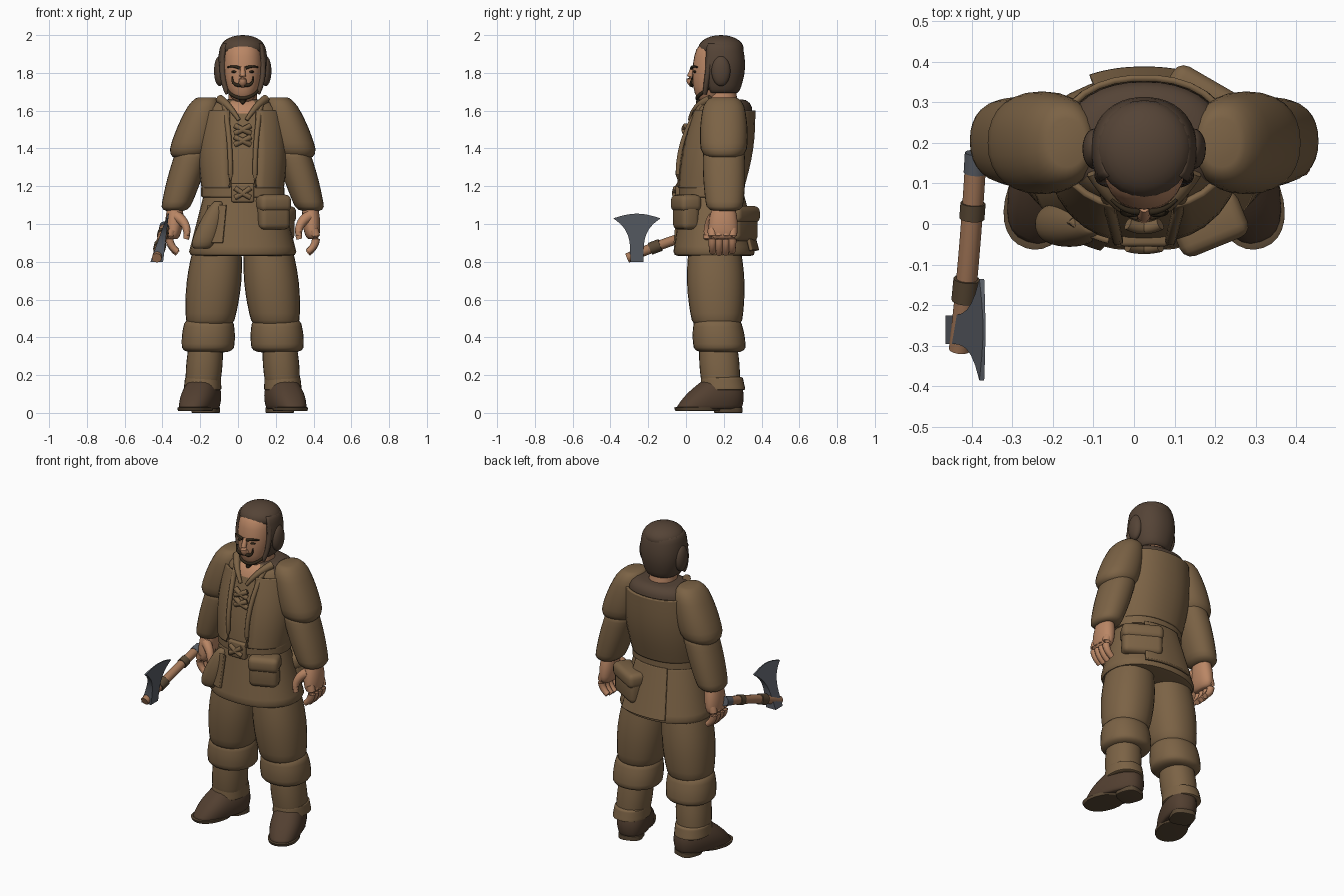
import bpy
import bmesh
from math import sin, cos, pi, sqrt, radians, copysign
from mathutils import Vector

cube = bpy.data.objects.get("Cube")
if cube:
    bpy.data.objects.remove(cube)

MID = 0.025  # body centre line


def material(name, *rgb):
    mat = bpy.data.materials.new(name)
    mat.use_nodes = True
    mat.diffuse_color = (*rgb, 1)
    mat.node_tree.nodes["Principled BSDF"].inputs["Base Color"].default_value = (*rgb, 1)
    return mat


CLOTH = material("olive brown cloth", .2, .124, .06)
HAIR = material("dark brown hair", .09, .057, .037)
LEATHER = material("boot leather", .085, .05, .03)
SKIN = material("tan skin", .49, .24, .13)
INK = material("black brown face hair", .03, .02, .01)
METAL = material("blue grey metal", .1, .11, .13)
WOOD = material("axe wood", .38, .19, .1)
WRAP = material("grip binding", .1, .065, .035)


def finish(name, bm, *mats, angle=45):
    bmesh.ops.recalc_face_normals(bm, faces=bm.faces)
    mesh = bpy.data.meshes.new(name)
    bm.to_mesh(mesh)
    bm.free()
    part = bpy.data.objects.new(name, mesh)
    bpy.context.collection.objects.link(part)
    for mat in mats:
        mesh.materials.append(mat)
    bpy.ops.object.select_all(action='DESELECT')
    part.select_set(True)
    bpy.context.view_layer.objects.active = part
    bpy.ops.object.shade_smooth_by_angle(angle=radians(angle))
    return part


def bridge(bm, rings, closed=True):
    for low, high in zip(rings, rings[1:]):
        count = len(low)
        for i in range(count if closed else count - 1):
            j = (i + 1) % count
            bm.faces.new((low[i], low[j], high[j], high[i]))
    if closed:
        bm.faces.new(rings[0])
        bm.faces.new(rings[-1])


def place(point, side=1):
    offset, y, z = point
    return Vector((MID + side * offset, y, z))


def mix(pair, t):
    return pair[0] * (1 - t) + pair[1] * t


def puff(name, top, bottom, wide, deep, *mats, side=1, bulge=0, edge=.1, tuck=.6, power=2.2,
         arc=None, rule=None, steps=12, count=28):
    """Stack of rounded rings between two centres; bulge swells the middle, edge and tuck round the ends."""
    bm = bmesh.new()
    rings = []
    for i in range(steps + 1):
        t = (1 - cos(pi * i / steps)) / 2
        near = min(t, 1 - t)
        scale = 1
        if near < edge:
            scale = tuck + (1 - tuck) * sqrt(1 - (1 - near / edge) ** 2)
        swell = bulge * sin(pi * t)
        rx, ry = (scale * (mix(pair, t) + swell) for pair in (wide, deep))
        centre = place(top, side).lerp(place(bottom, side), t)
        ring = []
        for k in range(count):
            a = radians(mix(arc, k / (count - 1))) if arc else 2 * pi * k / count
            u, v = (copysign(abs(c) ** (2 / power), c) for c in (sin(a), -cos(a)))
            ring.append(bm.verts.new(centre + Vector((rx * u, ry * v, 0))))
        rings.append(ring)
    bridge(bm, rings, not arc)
    if rule:
        for face in bm.faces:
            face.material_index = rule(face.calc_center_median())
    part = finish(name, bm, *mats)
    if arc:
        solid = part.modifiers.new("thickness", 'SOLIDIFY')
        solid.thickness = .016
        solid.offset = 0
    return part


def tube(name, start, bend, end, radii, mat, side=1, span=(0, 1), steps=8, count=10):
    """Tapered tube along part of a three-point curve."""
    a, b, c = (place(p, side) for p in (start, bend, end))
    bm = bmesh.new()
    rings = []
    for i in range(steps + 1):
        t = mix(span, i / steps)
        ab, bc = a.lerp(b, t), b.lerp(c, t)
        turn = (bc - ab).to_track_quat('Z', 'Y')
        r = mix(radii, t)
        angles = [2 * pi * k / count for k in range(count)]
        rings.append([bm.verts.new(ab.lerp(bc, t) + turn @ Vector((r * cos(g), r * sin(g), 0))) for g in angles])
    bridge(bm, rings)
    return finish(name, bm, mat)


def ball(name, point, size, mat, side=1):
    bm = bmesh.new()
    bmesh.ops.create_uvsphere(bm, u_segments=24, v_segments=14, radius=1)
    bmesh.ops.scale(bm, vec=size, verts=bm.verts)
    finish(name, bm, mat).location = place(point, side)


def box(name, point, size, mat, turn=0, bevel=.03):
    bm = bmesh.new()
    bmesh.ops.create_cube(bm, size=1)
    bmesh.ops.scale(bm, vec=size, verts=bm.verts)
    bmesh.ops.bevel(bm, geom=bm.edges[:], offset=bevel, segments=3, profile=.5, affect='EDGES')
    part = finish(name, bm, mat)
    part.location = place(point)
    part.rotation_euler.z = radians(turn)


def neckline(centre):
    """Dark fur yoke behind the neck, bare skin in the collar opening."""
    away = abs(centre.x - MID)
    if centre.z < 1.59 or away > .19:
        return 0
    if centre.y > .11:
        return 1
    return 2 if away < .06 else 0


# Tunic, vest and skirt
puff("tunic_body", (0, .21, 1.66), (0, .12, 1.14), (.19, .19), (.14, .16), CLOTH, HAIR, SKIN,
     bulge=.025, rule=neckline, steps=16, count=36)
puff("vest", (0, .2, 1.6), (0, .13, 1.19), (.21, .21), (.16, .17), CLOTH, bulge=.018, edge=0, arc=(17, 343))
puff("tunic_skirt", (0, .13, 1.18), (0, .15, .83), (.2, .29), (.15, .22), CLOTH, edge=.06, tuck=.85)
puff("skirt_back_panel", (0, .13, 1.15), (0, .15, .86), (.21, .29), (.17, .23), CLOTH, edge=0, arc=(145, 205))
puff("skirt_front_flap", (0, .13, 1.1), (0, .15, .9), (.23, .28), (.18, .22), CLOTH, edge=0, arc=(-50, -20))
puff("belt", (0, .13, 1.2), (0, .13, 1.14), (.22, .22), (.17, .17), CLOTH, tuck=.9)
box("belt_buckle", (0, -.035, 1.165), (.12, .04, .1), CLOTH, bevel=.01)
for side in (-1, 1):
    tube("buckle_knot", (-.04, -.055, 1.14), (0, -.065, 1.16), (.04, -.055, 1.19), (.014, .014), CLOTH, side)
    tube("vest_front_edge", (.065, -.04, 1.2), (.06, -.06, 1.45), (.1, .1, 1.65), (.013, .015), CLOTH, side)
    tube("collar_point", (.12, .13, 1.66), (.07, .04, 1.63), (.02, .02, 1.55), (.024, .01), CLOTH, side)
    for z in (1.44, 1.5):
        tube("chest_toggle", (-.04, 0, z - .02), (0, -.02, z), (.04, 0, z + .02), (.015, .015), CLOTH, side)

# Pouches
for name, x, y, z, wide, turn in (("front_pouch", .16, 0, 1.06, .17, 22), ("back_pouch", .16, .29, 1, .23, 150)):
    box(name, (x, y, z), (wide, .1, .18), CLOTH, turn)
    box(name + "_flap", (x, y, z + .05), (wide + .01, .12, .09), CLOTH, turn)
puff("hip_bag", (-.13, 0, 1.12), (-.215, 0, .87), (.03, .065), (.03, .05), CLOTH, bulge=.015, edge=.2)

# Arms, hands, legs and boots
for side, tag in ((-1, "right_"), (1, "left_")):
    puff(tag + "short_sleeve", (.19, .2, 1.67), (.285, .2, 1.35), (.075, .115), (.1, .12), CLOTH,
         side=side, bulge=.015, edge=.2)
    puff(tag + "long_sleeve", (.26, .2, 1.4), (.36, .205, 1.07), (.09, .075), (.11, .095), CLOTH,
         side=side, bulge=.008)
    puff(tag + "palm", (.355, .2, 1.12), (.37, .195, .92), (.035, .035), (.05, .075), SKIN,
         side=side, bulge=.012, edge=.2)
    for y in (.14, .175, .21, .245):
        tip = .84 + abs(y - .19) / 4
        tube(tag + "finger", (.375, y, .97), (.41, y, .9), (.345, y, tip), (.026, .017), SKIN, side)
    tube(tag + "thumb", (.35, .15, 1.04), (.28, .11, 1), (.3, .11, .92), (.03, .016), SKIN, side)

    puff(tag + "trouser_leg", (.13, .15, .92), (.175, .165, .46), (.12, .125), (.13, .13), CLOTH,
         side=side, bulge=.022, tuck=.8)
    puff(tag + "trouser_cuff", (.178, .165, .5), (.185, .18, .32), (.125, .135), (.12, .135), CLOTH,
         side=side, bulge=.01, edge=.15)
    puff(tag + "shin_wrap", (.195, .17, .36), (.212, .185, .14), (.09, .09), (.1, .1), CLOTH, side=side, bulge=.006)
    puff(tag + "wrap_hem", (.21, .19, .19), (.213, .195, .12), (.095, .1), (.11, .12), CLOTH, side=side, tuck=.85)
    boot = puff(tag + "boot", (-MID, .08, .17), (-MID, .01, .02), (.07, .085), (.1, .18), LEATHER,
                bulge=.015, tuck=.9, power=2.5)
    sole = puff(tag + "sole", (-MID, -.05, .03), (-MID, -.05, .01), (.088, .085), (.13, .12), WRAP, tuck=.9)
    heel = puff(tag + "heel", (-MID, .12, .03), (-MID, .12, 0), (.07, .07), (.07, .07), WRAP, tuck=.9, power=3)
    for part in (boot, sole, heel):
        part.location = place((side * .235, .11, 0))
        part.rotation_euler.z = side * radians(19)

# Head
puff("neck", (0, .18, 1.74), (0, .2, 1.56), (.07, .085), (.08, .085), SKIN)
puff("face", (0, .175, 1.97), (0, .125, 1.645), (.09, .06), (.11, .07), SKIN, bulge=.026, edge=.2, tuck=.5)
puff("hair_back", (0, .18, 1.95), (0, .185, 1.7), (.11, .09), (.11, .09), HAIR, bulge=.022, arc=(55, 305), tuck=.9)
ball("hair_cap", (0, .185, 1.93), (.118, .12, .07), HAIR)
tube("nose", (0, .04, 1.83), (0, 0, 1.75), (0, .04, 1.745), (.012, .024), SKIN)
tube("chin_tuft", (0, .09, 1.68), (0, .065, 1.65), (0, .06, 1.635), (.03, .006), INK)
for side in (-1, 1):
    ball("ear_hair", (.122, .185, 1.81), (.03, .05, .08), HAIR, side)
    tube("sideburn", (.1, .13, 1.9), (.12, .11, 1.77), (.08, .1, 1.69), (.018, .012), HAIR, side)
    tube("jaw_beard", (.09, .12, 1.72), (.06, .05, 1.67), (0, .06, 1.665), (.008, .01), INK, side)
    tube("eyebrow", (.015, .03, 1.825), (.05, .03, 1.84), (.08, .06, 1.83), (.009, .004), INK, side)
    ball("eye", (.042, .05, 1.806), (.018, .012, .007), INK, side)
    tube("moustache", (.01, .03, 1.735), (.06, .02, 1.73), (.055, .035, 1.78), (.011, .004), INK, side)

# Axe held in the right hand
handle = (-.415, .15, .98), (-.43, -.1, .91), (-.455, -.31, .82)
for name, span, r, mat in (("axe_handle", (0, 1), .026, WOOD), ("axe_butt", (-.05, .05), .028, METAL),
                           ("upper_binding", (.2, .28), .031, WRAP), ("lower_binding", (.6, .72), .033, WRAP)):
    tube(name, *handle, (r, r), mat, span=span, count=12)

# Axe blade flares upward to a curved cutting edge and thins toward it
steps = [i / 8 for i in range(9)]
flare = [(.035 + .09 * t ** 4, mix((.8, 1.03), t)) for t in steps]
outline = [(-w, z) for w, z in flare]
outline += [(mix((-.125, .125), t), 1.03 + .025 * sin(pi * t)) for t in steps[1:-1]]
outline += reversed(flare)
bm = bmesh.new()
faces = []
for side in (-1, 1):
    faces.append([bm.verts.new((mix((-.43, -.37), (z - .8) * 4) + side * (.003 + .12 * (1.055 - z)), w - .26, z))
                  for w, z in outline])
bridge(bm, faces)
finish("axe_blade", bm, METAL, angle=30)
